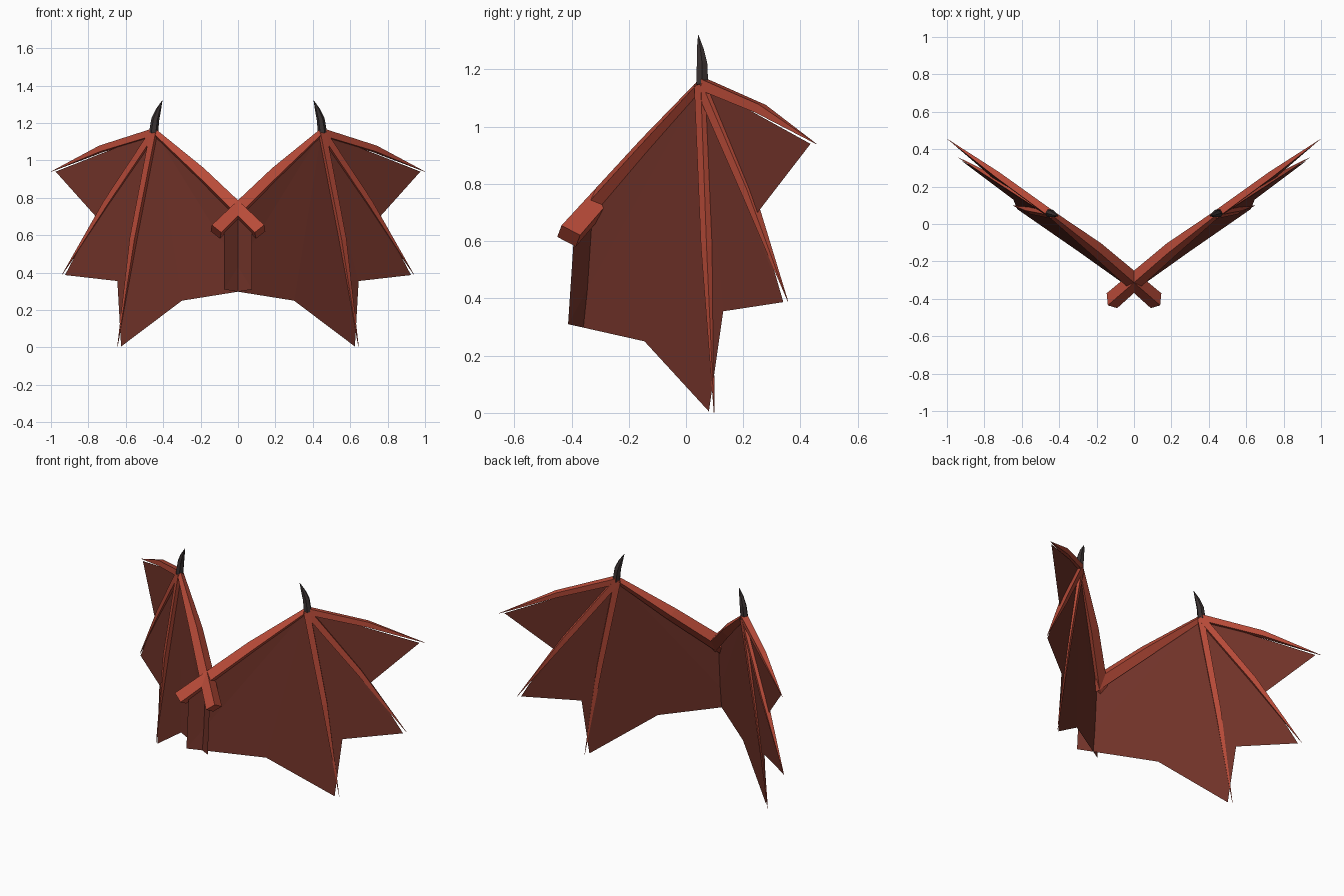
import bpy, bmesh, math
from mathutils import Vector

cube = bpy.data.objects.get("Cube")
if cube:
    bpy.data.objects.remove(cube, do_unlink=True)


def material(name, rgb):
    mat = bpy.data.materials.new(name)
    mat.use_nodes = True
    mat.diffuse_color = (*rgb, 1)
    mat.node_tree.nodes["Principled BSDF"].inputs["Base Color"].default_value = (*rgb, 1)
    return mat


BONE = material("bone red", (0.48, 0.07, 0.04))
SKIN = material("membrane dark red", (0.165, 0.033, 0.022))
CLAW = material("claw charcoal", (0.04, 0.03, 0.03))
FRONT = Vector((0.59, -0.8, 0.08)).normalized()   # direction the left wing faces
WRIST = Vector((0.445, 0.055, 1.15))


def finish(name, bm, mat):
    """Turn a mesh of the left wing into an object mirrored to the right."""
    bmesh.ops.recalc_face_normals(bm, faces=bm.faces)
    mesh = bpy.data.meshes.new(name)
    bm.to_mesh(mesh)
    bm.free()
    mesh.materials.append(mat)
    obj = bpy.data.objects.new(name, mesh)
    bpy.context.collection.objects.link(obj)
    mirror = obj.modifiers.new("mirror", 'MIRROR')
    mirror.use_mirror_merge = False
    return obj


def loft(name, centres, radii, axes, mat, sides=4, turn=math.pi / 4):
    """Sweep a polygon spanned by two axes through the centres."""
    bm = bmesh.new()
    u, v = axes
    rings = []
    for c, r in zip(centres, radii):
        ring = []
        for i in range(sides):
            a = turn + math.tau * i / sides
            ring.append(bm.verts.new(Vector(c) + r * (u * math.cos(a) + v * math.sin(a))))
        rings.append(ring)
    for lower, upper in zip(rings, rings[1:]):
        for i in range(sides):
            j = (i + 1) % sides
            bm.faces.new((lower[i], lower[j], upper[j], upper[i]))
    bm.faces.new(rings[0])
    bm.faces.new(rings[-1])
    return finish(name, bm, mat)


# Arm bones, crossing each other at the middle of the back
loft("arm_bone", [(-0.118, -0.41, 0.618), (0.2, -0.135, 0.928), WRIST],
     [1, 0.82, 0.4],
     (Vector((-0.022, -0.025, 0.037)), Vector((0.028, -0.04, -0.003))),
     BONE, turn=0)

# Finger bones, each swelling in the middle and ending in a fine point
fingers = {
    "upper_finger": [(0.73, 0.262, 1.062), (0.999, 0.455, 0.94)],
    "middle_finger": [(0.70, 0.217, 0.77), (0.94, 0.356, 0.39)],
    "lower_finger": [(0.557, 0.075, 0.58), (0.645, 0.098, 0.001)],
}
for name, (middle, tip) in fingers.items():
    along = (Vector(tip) - WRIST).normalized()
    across = along.cross(FRONT).normalized()
    loft(name, [WRIST, middle, tip], [0.027, 0.023, 0.001],
         (across, across.cross(along)), BONE)

# Wing membrane, a thin sheet fanned out from the wrist
outline = [
    (0.2, -0.13, 0.925), (-0.075, -0.39, 0.64), (-0.075, -0.412, 0.31),
    (0.3, -0.145, 0.25), (0.625, 0.08, 0.005), (0.645, 0.13, 0.355),
    (0.925, 0.34, 0.387), (0.76, 0.25, 0.70), (0.975, 0.435, 0.94),
]
bm = bmesh.new()
hub = bm.verts.new(WRIST)
rim = [bm.verts.new(p) for p in outline]
for a, b in zip(rim, rim[1:]):
    bm.faces.new((hub, a, b))
finish("wing_membrane", bm, SKIN)

# Claws on the wrists, leaning inwards
loft("wrist_claw", [(0.452, 0.057, 1.145), (0.442, 0.056, 1.22), (0.426, 0.05, 1.27), (0.405, 0.043, 1.32)],
     [0.024, 0.021, 0.014, 0.001], (Vector((1, 0, 0.2)), Vector((0, 1, 0))),
     CLAW, sides=6, turn=0)
